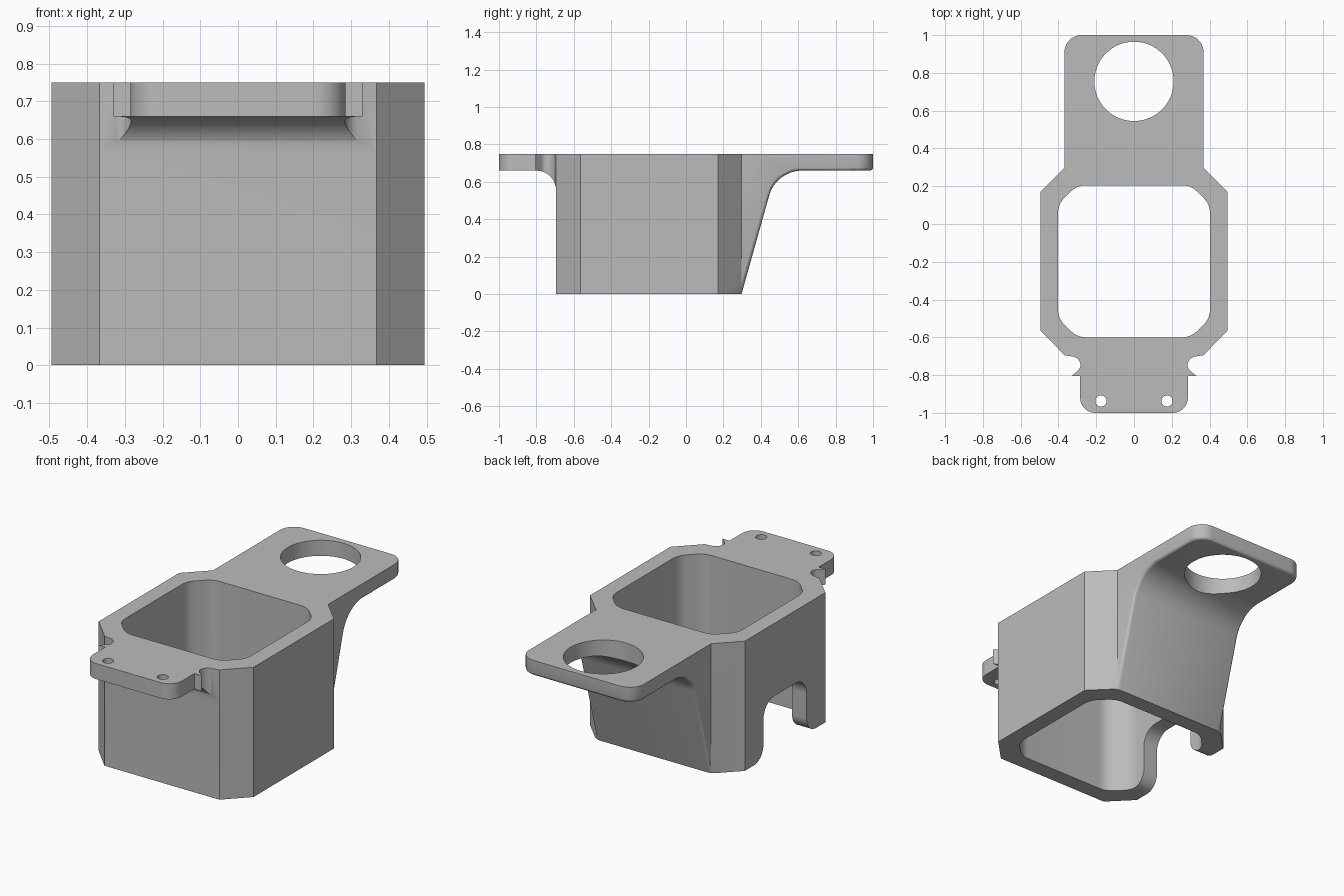
import bpy, bmesh, math
from mathutils import Vector, Matrix

if "Cube" in bpy.data.objects:
    bpy.data.objects.remove(bpy.data.objects["Cube"], do_unlink=True)

grey = bpy.data.materials.new("plain_grey")
grey.use_nodes = True
grey.diffuse_color = (0.5, 0.5, 0.5, 1)
grey.node_tree.nodes["Principled BSDF"].inputs["Base Color"].default_value = (0.5, 0.5, 0.5, 1)


def rounded(points, steps=10):
    """Closed 2D outline with a fillet radius given per corner."""
    out = []
    for i, (x, y, r) in enumerate(points):
        p = Vector((x, y))
        if r == 0:
            out.append(p)
            continue
        a = (Vector(points[i - 1][:2]) - p).normalized()
        b = (Vector(points[(i + 1) % len(points)][:2]) - p).normalized()
        half = a.angle(b) / 2
        centre = p + (a + b).normalized() * r / math.sin(half)
        start = p + a * r / math.tan(half) - centre
        sweep = start.angle_signed(p + b * r / math.tan(half) - centre)
        for k in range(steps + 1):
            out.append(centre + Matrix.Rotation(-sweep * k / steps, 2) @ start)
    return out


def mirrored(half):
    return half + [(-x, y, r) for x, y, r in reversed(half)]


def prism(name, outline, low, high, along_x=False):
    """Extrude an outline along z, or a (y, z) outline along x."""
    bm = bmesh.new()
    place = (lambda p, d: (d, p.x, p.y)) if along_x else (lambda p, d: (p.x, p.y, d))
    face = bm.faces.new([bm.verts.new(place(p, low)) for p in outline])
    moved = bmesh.ops.extrude_face_region(bm, geom=[face])["geom"]
    shift = Vector((high - low, 0, 0)) if along_x else Vector((0, 0, high - low))
    bmesh.ops.translate(bm, vec=shift, verts=[v for v in moved if isinstance(v, bmesh.types.BMVert)])
    bmesh.ops.recalc_face_normals(bm, faces=bm.faces)
    mesh = bpy.data.meshes.new(name)
    bm.to_mesh(mesh)
    bm.free()
    mesh.materials.append(grey)
    obj = bpy.data.objects.new(name, mesh)
    bpy.context.collection.objects.link(obj)
    return obj


def circle(x, y, r, n):
    return [Vector((x + r * math.cos(math.tau * i / n), y + r * math.sin(math.tau * i / n))) for i in range(n)]


def combine(target, tool, operation):
    mod = target.modifiers.new(operation, "BOOLEAN")
    mod.operation, mod.object, mod.solver = operation, tool, "EXACT"
    bpy.context.view_layer.objects.active = target
    bpy.ops.object.modifier_apply(modifier=mod.name)
    bpy.data.objects.remove(tool, do_unlink=True)


# Plan outline: front tab with ears, chamfered box, rear ledge
plan = mirrored([
    (.285, -1, .08), (.285, -.805, 0), (.33, -.805, 0), (.275, -.755, .035),
    (.3, -.705, .05), (.367, -.695, 0), (.495, -.565, 0), (.495, .17, 0),
    (.368, .297, 0), (.368, 1, .09)])
bracket = prism("bracket_body", rounded(plan), -.1, .9)

# Side silhouette: filleted tab, box, sloping rear gusset
side = [(-1.1, .75, 0), (-1.1, .66, 0), (-.695, .66, .105), (-.695, 0, 0),
        (.297, 0, 0), (.482, .66, .183), (1.1, .66, 0), (1.1, .75, 0)]
combine(bracket, prism("side_tool", rounded(side, 16), -1, 1, True), "INTERSECT")

# Softened lower edges of the rear gusset and ledge
bm = bmesh.new()
bm.from_mesh(bracket.data)
bmesh.ops.remove_doubles(bm, verts=bm.verts, dist=1e-5)
soft = []
for e in bm.edges:
    mid = (e.verts[0].co + e.verts[1].co) / 2
    if mid.y > .3 and .01 < mid.z < .7 and len(e.link_faces) == 2:
        tilt = sorted(abs(f.normal.z) for f in e.link_faces)
        if tilt[0] < .01 and tilt[1] > .05 and e.calc_face_angle(0) > 1:
            soft.append(e)
bmesh.ops.bevel(bm, geom=soft, offset=.018, segments=3, profile=.5, affect="EDGES", clamp_overlap=True)
bm.to_mesh(bracket.data)
bm.free()

# Cavity through the box
cavity = mirrored([(.3, -.6, .11), (.402, -.5, .11), (.402, .105, .11), (.3, .205, .11)])
combine(bracket, prism("cavity_tool", rounded(cavity, 6), -.2, 1), "DIFFERENCE")

# Large ledge hole and two small tab holes
combine(bracket, prism("ledge_hole_tool", circle(0, .755, .21, 64), -.2, 1), "DIFFERENCE")
for x in (-.175, .175):
    combine(bracket, prism("tab_hole_tool", circle(x, -.937, .03, 24), .3, 1), "DIFFERENCE")

# Flared notch in the lower edge of one side wall
notch = [(.1, -.1, 0), (.1, 0, 0), (0, 0, .085), (0, .33, .1), (-.395, .33, .1),
         (-.395, 0, .085), (-.495, 0, 0), (-.495, -.1, 0)]
combine(bracket, prism("notch_tool", rounded(notch), -.7, -.2, True), "DIFFERENCE")

# Smooth curved faces, crisp edges
bpy.ops.object.select_all(action="DESELECT")
bracket.select_set(True)
bpy.context.view_layer.objects.active = bracket
bpy.ops.object.shade_smooth_by_angle(angle=math.radians(30))
